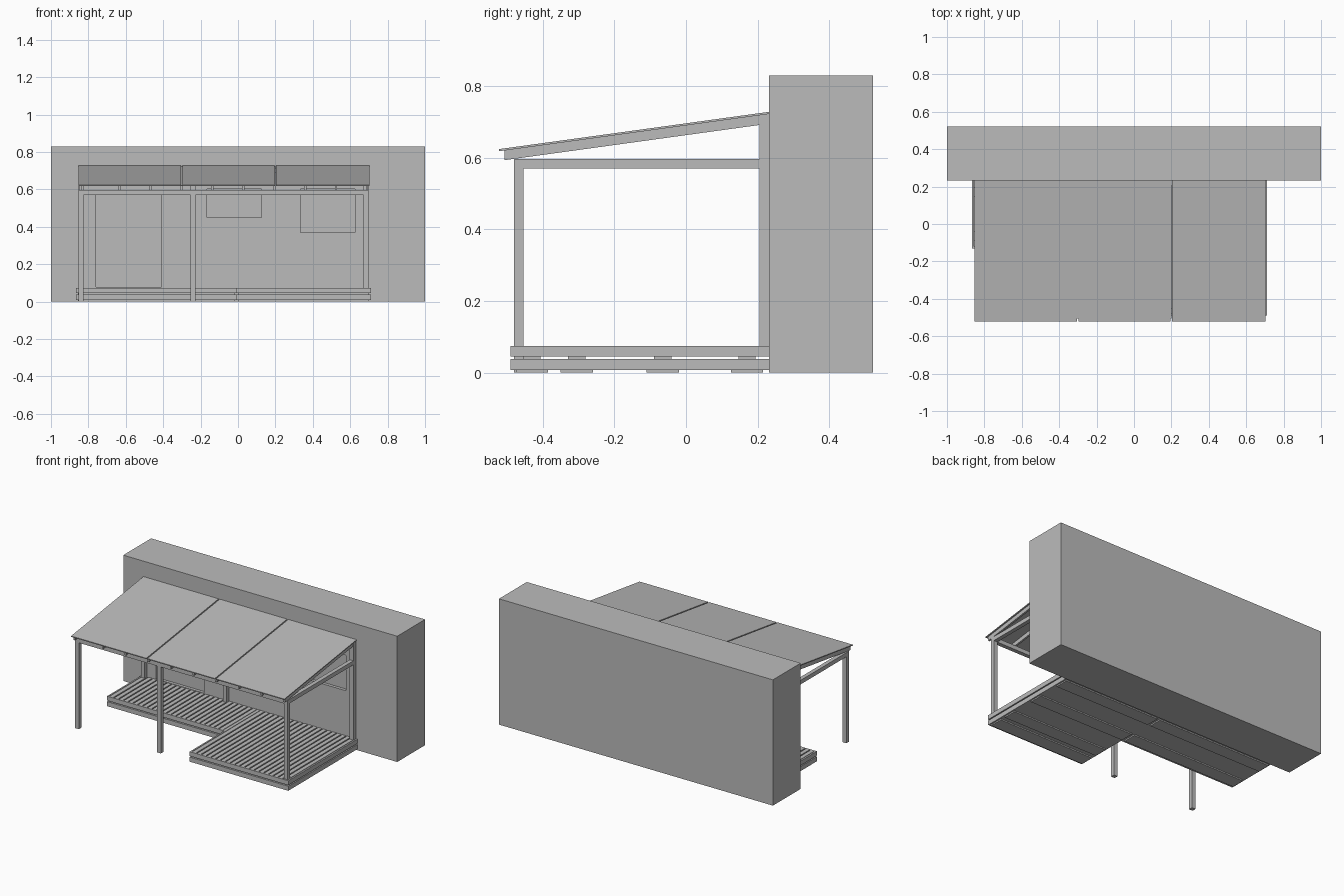
import bpy
import bmesh

cube = bpy.data.objects.get("Cube")
if cube:
    bpy.data.objects.remove(cube, do_unlink=True)

grey = bpy.data.materials.new("plain_grey")
grey.use_nodes = True
tone = (0.5, 0.5, 0.5, 1)
grey.diffuse_color = tone
grey.node_tree.nodes["Principled BSDF"].inputs["Base Color"].default_value = tone


def prism(name, profile, x0, x1):
    """Extrude a (y, z) outline from x0 to x1."""
    bm = bmesh.new()
    face = bm.faces.new([bm.verts.new((x0, y, z)) for y, z in profile])
    side = bmesh.ops.extrude_face_region(bm, geom=[face])
    moved = [v for v in side["geom"] if isinstance(v, bmesh.types.BMVert)]
    bmesh.ops.translate(bm, verts=moved, vec=(x1 - x0, 0, 0))
    bmesh.ops.recalc_face_normals(bm, faces=bm.faces)
    mesh = bpy.data.meshes.new(name)
    bm.to_mesh(mesh)
    bm.free()
    mesh.materials.append(grey)
    obj = bpy.data.objects.new(name, mesh)
    bpy.context.collection.objects.link(obj)
    return obj


def box(name, x0, x1, y0, y1, z0, z1):
    return prism(name, [(y0, z0), (y1, z0), (y1, z1), (y0, z1)], x0, x1)


def slope_z(y):
    """Height of the roof top at depth y."""
    return 0.624 + (y + 0.522) * 0.138


def sloped(name, x0, x1, y0, y1, top, thick):
    """Bar or sheet lying parallel to the roof, a set drop below its top."""
    a, b = slope_z(y0) - top, slope_z(y1) - top
    return prism(name, [(y0, a - thick), (y1, b - thick), (y1, b), (y0, a)], x0, x1)


WALL = 0.232
FRONT = -0.48
POST = 0.027

# House block with shallow door and window recesses
house = box("house_block", -1, 1, WALL, 0.522, 0, 0.83)
openings = {
    "door": (-0.76, -0.41, 0.077, 0.575),
    "middle_window": (-0.165, 0.125, 0.45, 0.603),
    "left_window": (0.335, 0.625, 0.37, 0.603),
}
for name, (x0, x1, z0, z1) in openings.items():
    cutter = box(name + "_cutter", x0, x1, WALL - 0.05, WALL + 0.02, z0, z1)
    cutter.hide_render = True
    cut = house.modifiers.new(name, "BOOLEAN")
    cut.object = cutter
    cut.solver = "EXACT"
    bpy.context.view_layer.objects.active = house
    bpy.ops.object.modifier_apply(modifier=cut.name)
    bpy.data.objects.remove(cutter, do_unlink=True)

# Posts: the front left one stands on the deck, the others reach the ground
post_x = {"right": -0.853, "middle": -0.254, "left": 0.671}
for side, x in post_x.items():
    foot = 0.07 if side == "left" else 0
    box("front_post_" + side, x, x + POST, FRONT, FRONT + POST, foot, 0.57)
    box("back_post_" + side, x, x + POST, WALL - POST, WALL, 0.07, 0.69)
    box("tie_beam_" + side, x, x + POST, FRONT + POST, WALL - POST, 0.57, 0.597)

# Long beams under the rafters
box("front_beam", -0.853, 0.698, FRONT, FRONT + POST, 0.57, 0.597)
box("back_beam", -0.853, 0.698, WALL - POST, WALL, 0.69, 0.715)

# Rafters
rafter_x = [-0.842] + [-0.634 + 0.1655 * i for i in range(9)]
for i, x in enumerate(rafter_x):
    sloped(f"rafter_{i + 1}", x - 0.006, x + 0.006, -0.506, WALL, 0.006, 0.027)

# Roof panels with narrow joints
for i, (x0, x1) in enumerate([(-0.853, -0.304), (-0.296, 0.196), (0.204, 0.704)]):
    sloped(f"roof_panel_{i + 1}", x0, x1, -0.522, WALL, 0, 0.006)


# Deck sections: solid base, rim boards and slats running front to back
def deck(name, x0, x1, y0):
    rim = 0.01
    box(name + "_base", x0, x1, y0, WALL, 0.008, 0.038)
    box(name + "_front_rim", x0, x1, y0, y0 + rim, 0.045, 0.074)
    box(name + "_right_rim", x0, x0 + rim, y0 + rim, WALL, 0.045, 0.074)
    box(name + "_left_rim", x1 - rim, x1, y0 + rim, WALL, 0.045, 0.074)
    count = round((x1 - x0) / 0.036)
    pitch = (x1 - x0 - 2 * rim) / count
    for i in range(count):
        x = x0 + rim + i * pitch
        box(f"{name}_slat_{i + 1}", x + 0.004, x + pitch - 0.004,
            y0 + rim, WALL, 0.058, 0.074)
    # Spacers between the layers and pads on the ground
    for j, y in enumerate((-0.43, -0.305, -0.065, 0.17)):
        if y > y0:
            box(f"{name}_joist_{j + 1}", x0 + rim, x1 - rim, y - 0.024, y + 0.024, 0.038, 0.058)
            box(f"{name}_pad_{j + 1}", x0 + rim, x1 - rim, y - 0.045, y + 0.045, 0, 0.008)


deck("narrow_deck", -0.865, -0.01, -0.13)
deck("wide_deck", -0.01, 0.71, -0.49)
